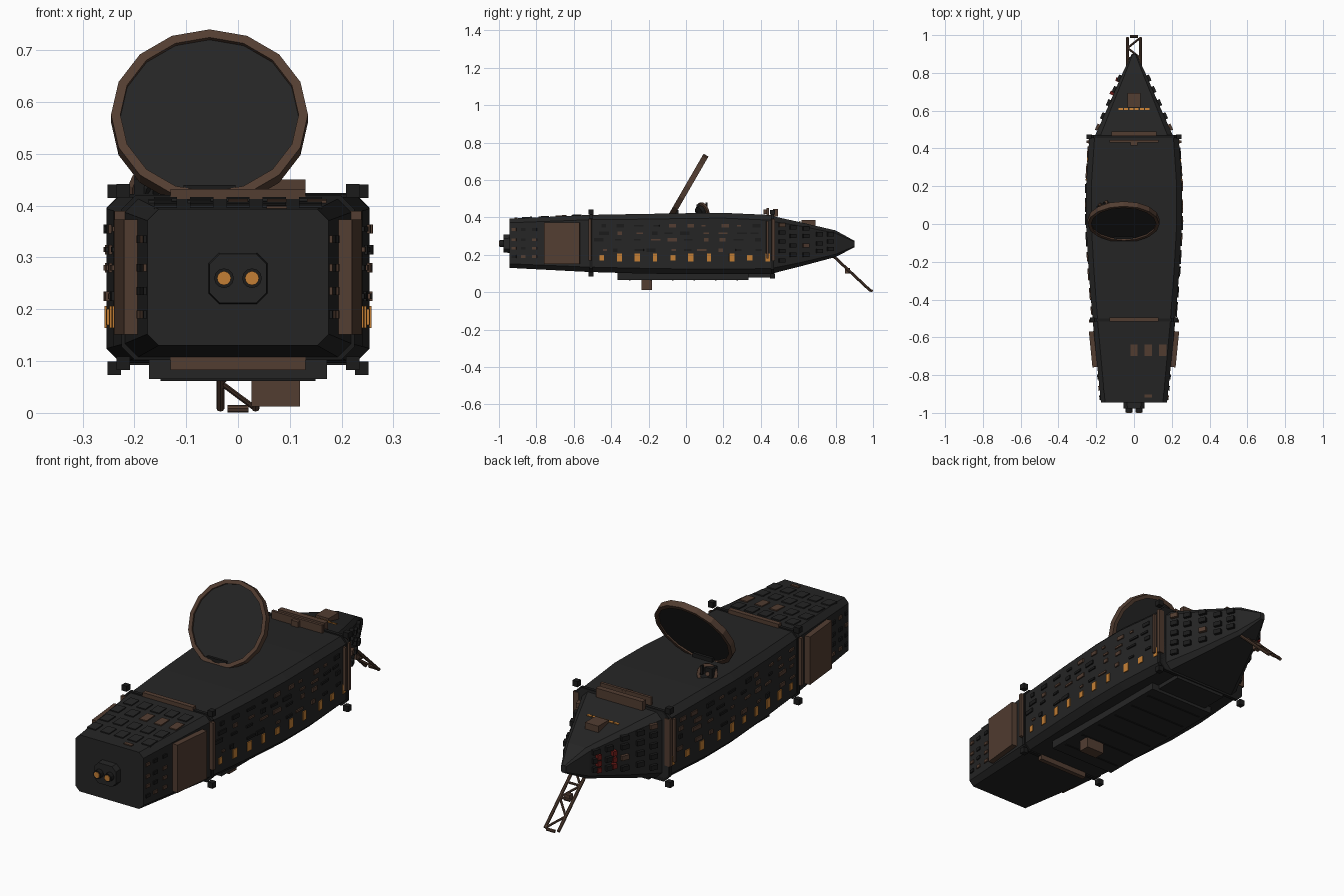
import bpy, bmesh, math, random
from mathutils import Vector, Matrix

if "Cube" in bpy.data.objects:
    bpy.data.objects.remove(bpy.data.objects["Cube"])

random.seed(4)


def material(name, rgb):
    m = bpy.data.materials.new(name)
    m.diffuse_color = (*rgb, 1)
    m.use_nodes = True
    m.node_tree.nodes["Principled BSDF"].inputs["Base Color"].default_value = m.diffuse_color
    return m


CHAR = material("charcoal", (0.0185, 0.0185, 0.0185))
DARK = material("dark_charcoal", (0.011, 0.011, 0.011))
BROWN = material("brown", (0.085, 0.047, 0.031))
AMBER = material("amber", (0.55, 0.21, 0.035))
RED = material("red", (0.16, 0.012, 0.01))

# Hull stations: y, half width, bottom z, top z, chamfer
BODY = [(-0.945, 0.175, 0.13, 0.393, 0.022), (-0.52, 0.218, 0.108, 0.413, 0.026),
        (-0.25, 0.24, 0.1, 0.418, 0.028), (0.0, 0.254, 0.096, 0.422, 0.028),
        (0.2, 0.254, 0.096, 0.424, 0.028), (0.47, 0.236, 0.098, 0.412, 0.028)]
NOSE = [(0.47, 0.205, 0.102, 0.405, 0.028), (0.62, 0.138, 0.14, 0.372, 0.02),
        (0.8, 0.06, 0.188, 0.33, 0.015), (0.9, 0.012, 0.24, 0.275, 0.005)]


def station(y):
    """Interpolated section and its slopes at y."""
    rows = BODY if y <= 0.47 else NOSE
    for a, b in zip(rows, rows[1:]):
        if y <= b[0]:
            break
    t = (y - a[0]) / (b[0] - a[0])
    vals = [p + (q - p) * t for p, q in zip(a, b)]
    return vals, [(q - p) / (b[0] - a[0]) for p, q in zip(a, b)]


def finish(name, bm, mat):
    bmesh.ops.recalc_face_normals(bm, faces=bm.faces[:])
    me = bpy.data.meshes.new(name)
    bm.to_mesh(me)
    bm.free()
    me.materials.append(mat)
    ob = bpy.data.objects.new(name, me)
    bpy.context.collection.objects.link(ob)
    return ob


def loft(name, rows, mat):
    """Chamfered-rectangle sections joined along y."""
    bm = bmesh.new()
    rings = []
    for y, w, b, t, c in rows:
        pts = [(w, b + c), (w, t - c), (w - c, t), (c - w, t),
               (-w, t - c), (-w, b + c), (c - w, b), (w - c, b)]
        rings.append([bm.verts.new((x, y, z)) for x, z in pts])
    for r, s in zip(rings, rings[1:]):
        for i in range(8):
            j = (i + 1) % 8
            bm.faces.new((r[i], r[j], s[j], s[i]))
    bm.faces.new(rings[0])
    bm.faces.new(rings[-1])
    return finish(name, bm, mat)


def boxes(name, items, mat):
    """Several boxes in one object: (centre, size, rotation matrix or None)."""
    bm = bmesh.new()
    for c, s, r in items:
        m = Matrix.Translation(c) @ (r or Matrix()) @ Matrix.Diagonal((*s, 1))
        bmesh.ops.create_cube(bm, size=1, matrix=m)
    return finish(name, bm, mat)


def side(y, z, ly, lz, thick, sx):
    """Box lying on the hull flank."""
    v, d = station(y)
    return ((sx * v[1], y, z), (thick * 2, ly, lz),
            Matrix.Rotation(-math.atan(d[1]) * sx, 4, 'Z'))


def deck(x, y, lx, ly, thick):
    """Box lying on the hull top."""
    v, d = station(y)
    return ((x, y, v[3]), (lx, ly, thick * 2), Matrix.Rotation(math.atan(d[3]), 4, 'X'))


def tubes(name, segs, r, mat, n=8):
    bm = bmesh.new()
    for a, b in segs:
        a, b = Vector(a), Vector(b)
        m = Matrix.Translation((a + b) / 2) @ (b - a).to_track_quat('Z', 'Y').to_matrix().to_4x4()
        bmesh.ops.create_cone(bm, cap_ends=True, segments=n, radius1=r, radius2=r,
                              depth=(b - a).length, matrix=m)
    return finish(name, bm, mat)


def ring(name, centre, rot, r, profile, n, mat):
    """Closed ring swept from an (extra radius, height) profile."""
    bm = bmesh.new()
    m = Matrix.Translation(centre) @ rot
    rows = []
    for i in range(n):
        a = 2 * math.pi * i / n
        rows.append([bm.verts.new(m @ Vector(((r + p) * math.cos(a), (r + p) * math.sin(a), h)))
                     for p, h in profile])
    k = len(profile)
    for i in range(n):
        for j in range(k):
            q, s = rows[i], rows[(i + 1) % n]
            bm.faces.new((q[j], s[j], s[(j + 1) % k], q[(j + 1) % k]))
    return finish(name, bm, mat)


# Hull, nose and the frame collars
loft("hull", BODY, CHAR)
loft("nose", NOSE, CHAR)
for name, y in (("rear_collar", -0.507), ("front_collar", 0.462)):
    v = station(y)[0]
    loft(name, [(y + o, v[1] + 0.006, v[2] - 0.006, v[3] + 0.006, v[4]) for o in (-0.008, 0.008)], DARK)
    boxes(name + "_lugs", [((sx * (v[1] + 0.002), y, z), (0.026, 0.026, 0.026), None)
                           for sx in (-1, 1) for z in (v[2] - 0.012, v[3] + 0.015)], DARK)

# Brown bars around the collars
boxes("top_bars", [((0, -0.505, 0.422), (0.26, 0.022, 0.02), None),
                   ((0, 0.478, 0.425), (0.24, 0.026, 0.042), None),
                   ((0, 0.438, 0.43), (0.26, 0.013, 0.04), None),
                   ((0, 0.43, 0.43), (0.035, 0.03, 0.026), None)], BROWN)
boxes("belly_bars", [((0, -0.505, 0.096), (0.26, 0.022, 0.026), None),
                     ((0, 0.45, 0.09), (0.26, 0.022, 0.022), None)], BROWN)
flank = [(-0.513, 0.28, 0.016, 0.22, 0.02), (0.435, 0.28, 0.012, 0.2, 0.014),
         (0.466, 0.28, 0.016, 0.22, 0.014)]
boxes("flank_bars", [side(*f, sx) for f in flank for sx in (-1, 1)], BROWN)
boxes("flank_panels", [side(-0.662, 0.262, 0.19, 0.222, 0.026, sx) for sx in (-1, 1)], BROWN)

# Lit windows along the flanks
ys = [-0.45, -0.355, -0.26, -0.165, -0.07, 0.025, 0.122, 0.245, 0.34, 0.437]
boxes("lit_windows", [side(y, 0.185, 0.028 if i % 3 else 0.022, 0.042 if i % 4 else 0.03, 0.004, sx)
                      for i, y in enumerate(ys) for sx in (-1, 1)], AMBER)

# Small brown and dark flank plates
brown, dark = [], []
for sx in (-1, 1):
    for z in (0.225, 0.28, 0.315, 0.355):
        for i in range(10):
            y = -0.45 + i * 0.092 + random.uniform(-0.02, 0.02)
            if y < 0.41:
                (brown if random.random() < 0.55 else dark).append(
                    side(y, z, random.uniform(0.02, 0.055), random.choice((0.01, 0.018)), 0.006, sx))
    for y in (-0.92, -0.87, -0.81):
        for z in (0.19, 0.235, 0.28, 0.335):
            (brown if random.random() < 0.4 else dark).append(side(y, z, 0.025, 0.015, 0.006, sx))
    # Nose shingles
    for y, zs in ((0.51, (0.17, 0.22, 0.27, 0.32, 0.36)), (0.57, (0.2, 0.25, 0.3, 0.345)),
                  (0.64, (0.2, 0.25, 0.3, 0.34)), (0.71, (0.22, 0.26, 0.31)), (0.77, (0.23, 0.27, 0.31))):
        for k, z in enumerate(zs):
            (brown if (k + int(y * 100)) % 5 == 0 else dark).append(side(y, z, 0.035, 0.022, 0.014, sx))
boxes("brown_flank_plates", brown, BROWN)
boxes("dark_flank_plates", dark, DARK)
boxes("red_lamps", [side(y, z, 0.02, 0.022, 0.02, -1) for y in (0.69, 0.76)
                    for z in (0.225, 0.255, 0.285)], RED)

# Stern deck hatches
boxes("brown_hatches", [deck(x, -0.668, 0.038, 0.06, 0.005) for x in (0, 0.075, 0.152)]
      + [deck(0.075, -0.91, 0.04, 0.016, 0.005)], BROWN)
boxes("dark_hatches", [deck(x, y, 0.045, 0.055, 0.005) for x in (-0.14, -0.07, 0, 0.07, 0.14)
                       for y in (-0.585, -0.76, -0.85)]
      + [deck(x, -0.668, 0.045, 0.055, 0.005) for x in (-0.15, -0.075)], CHAR)

# Nose deck housing and light strip
boxes("nose_housing", [((0, 0.655, 0.371), (0.068, 0.075, 0.03), None)], BROWN)
boxes("nose_light_strip", [deck(x, 0.608, 0.022, 0.01, 0.004)
                           for x in (-0.07, -0.042, -0.014, 0.014, 0.042, 0.07)], AMBER)

# Belly keel plates and box
boxes("keel", [((0, -0.016, 0.086), (0.344, 0.7, 0.042), None)], CHAR)
boxes("keel_front", [((0, 0.4, 0.09), (0.27, 0.13, 0.024), None)], CHAR)
boxes("keel_ribs", [((0, -0.3 + i * 0.115, 0.065), (0.3, 0.008, 0.006), None) for i in range(6)], DARK)
boxes("belly_box", [((0.073, -0.21, 0.042), (0.094, 0.054, 0.06), None)], BROWN)

# Stern thruster pod with two lit nozzles
loft("thruster_pod", [(-0.976, 0.055, 0.212, 0.307, 0.02), (-0.94, 0.057, 0.21, 0.309, 0.02)], CHAR)
pair = (-0.027, 0.027)
tubes("nozzles", [((x, -0.997, 0.26), (x, -0.96, 0.26)) for x in pair], 0.019, DARK, 12)
tubes("nozzle_glow", [((x, -1.0, 0.26), (x, -0.99, 0.26)) for x in pair], 0.0135, AMBER, 12)

# Tilted dish with a sixteen-sided rim and its support
C = Vector((-0.055, 0.012, 0.568))
TILT = Matrix.Rotation(math.radians(60), 4, 'X')
N = TILT.to_3x3() @ Vector((0, 0, 1))
tubes("dish", [(C - N * 0.008, C + N * 0.006)], 0.177, CHAR, 16)
ring("dish_rim", C, TILT, 0.181, [(-0.009, -0.015), (0.009, -0.015), (0.009, 0.015), (-0.009, 0.015)],
     16, BROWN)
boxes("dish_mount", [((-0.055, -0.06, 0.425), (0.1, 0.04, 0.03), None)], DARK)

# Small drum antenna beside the dish
A = Vector((-0.172, 0.09, 0.437))
D = Vector((-0.55, 0.7, 0.35)).normalized()
Q = D.to_track_quat('Z', 'Y').to_matrix().to_4x4()
ring("drum_ring", A, Q, 0.038, [(-0.007, -0.007), (0.007, -0.007), (0.007, 0.007), (-0.007, 0.007)], 14, BROWN)
tubes("drum", [(A - D * 0.03, A + D * 0.004)], 0.03, DARK, 14)
tubes("drum_pin", [(A, A + D * 0.02)], 0.01, BROWN)
boxes("drum_block", [((-0.182, 0.075, 0.44), (0.035, 0.04, 0.055), None),
                     ((-0.16, 0.11, 0.46), (0.01, 0.01, 0.04), None)], DARK)

# Lattice boom under the nose
P = [Vector((0, 0.77 + 0.216 * t / 4, 0.21 - 0.202 * t / 4)) for t in range(5)]
X = Vector((0.034, 0, 0))
rails = [(P[0] + s * X, P[4] + s * X) for s in (-1, 1)]
braces = [(P[i] + X * (-1) ** i, P[i + 1] - X * (-1) ** i) for i in range(4)]
cross = [(P[i] - X, P[i] + X) for i in (1, 2)]
tubes("boom_rails", rails, 0.0075, BROWN)
tubes("boom_braces", braces + cross, 0.0055, BROWN)
tubes("boom_tip", [((-0.02, 0.992, 0.008), (0.02, 0.992, 0.008))], 0.0075, BROWN)
boxes("boom_joint", [(P[2] + Vector((0, -0.015, 0.005)), (0.03, 0.025, 0.03), None)], BROWN)
